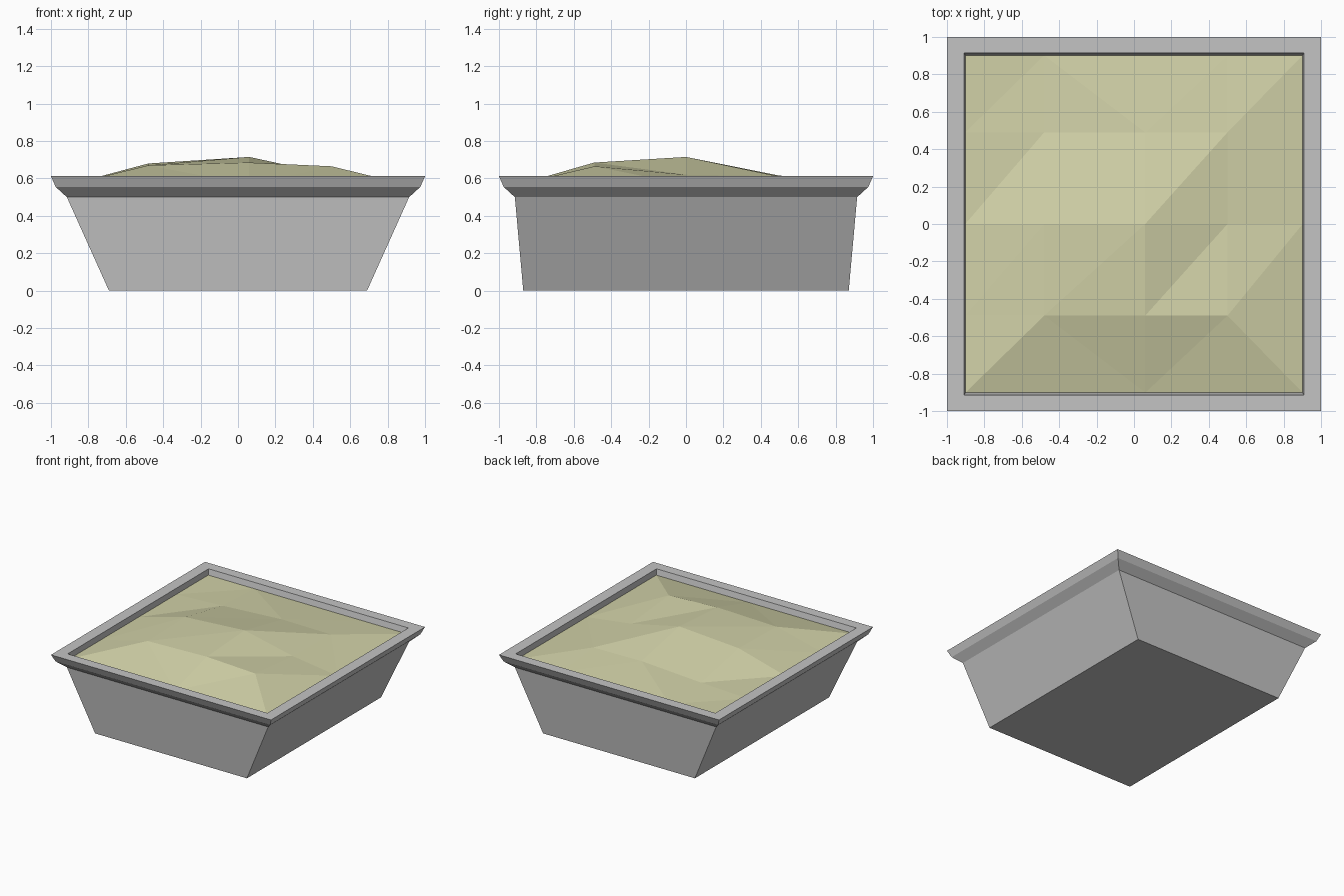
import bpy
import bmesh

cube = bpy.data.objects.get("Cube")
if cube:
    bpy.data.objects.remove(cube, do_unlink=True)


def make_material(name, color):
    mat = bpy.data.materials.new(name)
    mat.use_nodes = True
    mat.diffuse_color = color
    mat.node_tree.nodes["Principled BSDF"].inputs["Base Color"].default_value = color
    return mat


def make_object(name, bm, mat):
    mesh = bpy.data.meshes.new(name)
    bm.to_mesh(mesh)
    bm.free()
    mesh.materials.append(mat)
    obj = bpy.data.objects.new(name, mesh)
    bpy.context.collection.objects.link(obj)
    return obj


grey = make_material("stone grey", (0.55, 0.55, 0.55, 1))
sand = make_material("pale sand", (0.64, 0.64, 0.39, 1))

# Tray: rectangular rings (half x, half y, height) from the base, over the rim, to the inside floor
rings = [(0.69, 0.87, 0), (0.915, 0.915, 0.5), (0.975, 0.975, 0.555), (1, 1, 0.612),
         (0.908, 0.915, 0.612), (0.9, 0.9, 0.55)]
bm = bmesh.new()
loops = [[bm.verts.new((sx * x, sy * y, z)) for sx, sy in ((-1, -1), (1, -1), (1, 1), (-1, 1))]
         for x, y, z in rings]
for low, high in zip(loops, loops[1:]):
    for i in range(4):
        j = (i + 1) % 4
        bm.faces.new((low[i], low[j], high[j], high[i]))
bm.faces.new(loops[0][::-1])
bm.faces.new(loops[-1])
make_object("tray", bm, grey)

# Sand: a coarse faceted heap, low along the walls
xs = (-0.902, -0.48, 0.06, 0.5, 0.902)
ys = (-0.902, -0.49, 0, 0.49, 0.902)
edge = 0.567
heap = [(0.67, 0.685, 0.665), (0.68, 0.715, 0.62), (0.585, 0.617, 0.612)]
rows = [(edge,) * 5] + [(edge, *row, edge) for row in heap] + [(edge,) * 5]
# Diagonal of each cell: / rises to the right, \ falls to the right
diagonals = ("/\\/\\", "////", "///\\", "/\\//")

bm = bmesh.new()
grid = [[bm.verts.new((x, y, z)) for x, z in zip(xs, row)] for y, row in zip(ys, rows)]
for r, line in enumerate(diagonals):
    for c, slant in enumerate(line):
        a, b = grid[r][c], grid[r][c + 1]
        d, e = grid[r + 1][c], grid[r + 1][c + 1]
        triangles = ((a, b, e), (a, e, d)) if slant == "/" else ((a, b, d), (b, e, d))
        for tri in triangles:
            bm.faces.new(tri)
make_object("sand", bm, sand)
